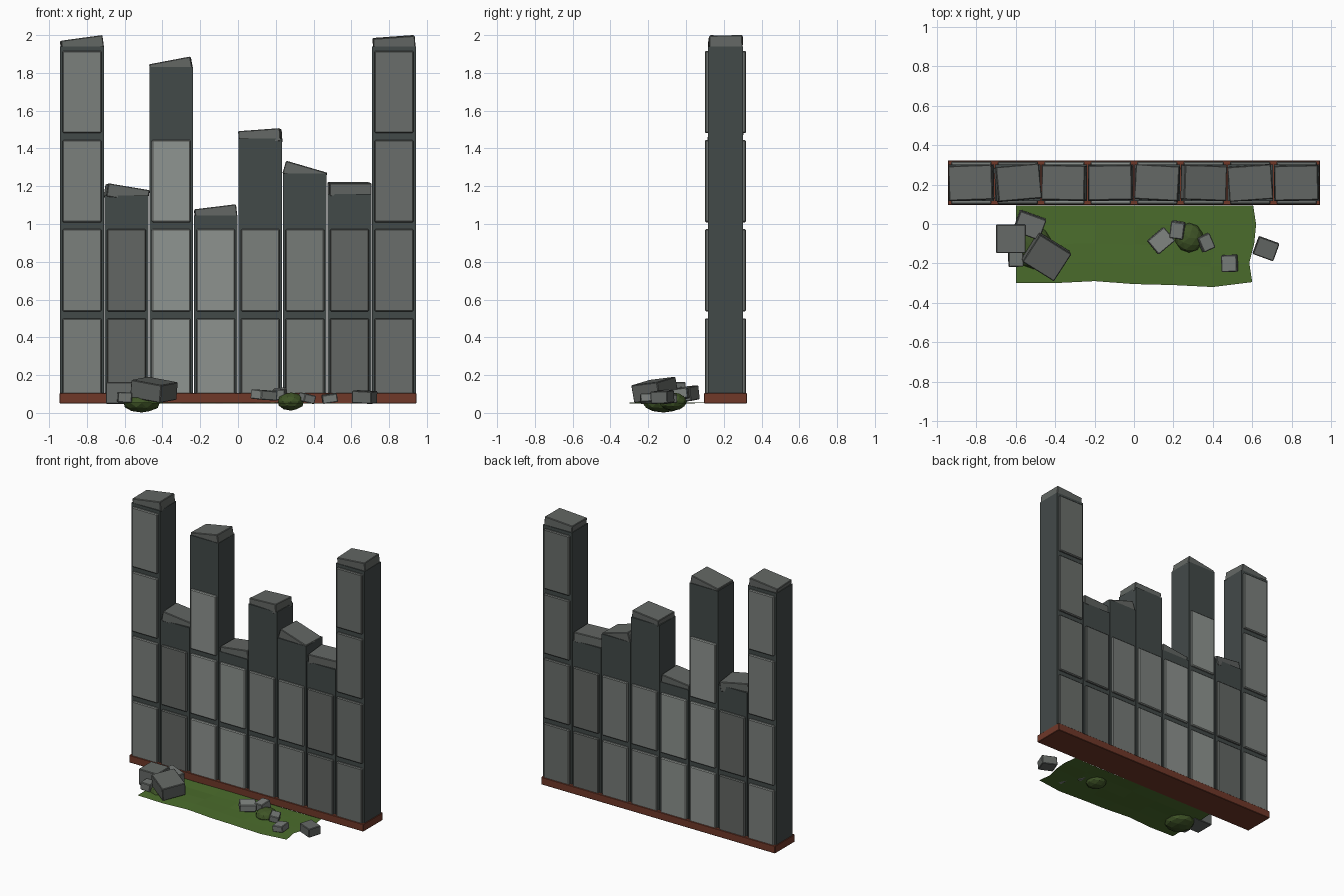
import bpy, bmesh, math, random
from mathutils import Matrix, Vector, Euler

if "Cube" in bpy.data.objects:
    bpy.data.objects.remove(bpy.data.objects["Cube"])

random.seed(4)
mats = {}

def material(col):
    if col not in mats:
        m = bpy.data.materials.new("paint")
        m.diffuse_color = (*col, 1)
        m.use_nodes = True
        m.node_tree.nodes["Principled BSDF"].inputs["Base Color"].default_value = m.diffuse_color
        mats[col] = m
    return mats[col]

def finish(name, bm, col):
    me = bpy.data.meshes.new(name)
    bm.to_mesh(me)
    bm.free()
    ob = bpy.data.objects.new(name, me)
    bpy.context.collection.objects.link(ob)
    me.materials.append(material(col))
    return ob

def box(name, centre, size, col, rot=(0, 0, 0), bevel=0.0):
    bm = bmesh.new()
    bmesh.ops.create_cube(bm, size=1)
    bmesh.ops.scale(bm, vec=size, verts=bm.verts)
    if bevel:
        bmesh.ops.bevel(bm, geom=bm.edges[:], offset=bevel, segments=1,
                        affect='EDGES', profile=0.5)
    r = Euler([math.radians(a) for a in rot]).to_matrix().to_4x4()
    bm.transform(Matrix.Translation(centre) @ r)
    return finish(name, bm, col)

def grey(v):
    return (v * 0.95, v * 1.03, v * 0.97)

WALL_Y = 0.209
PITCH = 0.236
DARK = (0.055, 0.068, 0.066)

# Brick-coloured plinth
box("base", (0, WALL_Y, 0.0775), (1.89, 0.227, 0.055), (0.16, 0.04, 0.022), bevel=0.003)

# Broken columns: body top, cap left z, cap right z, cap twist, panel rows, panel shade
columns = [
    (1.94, 1.97, 2.00, 2, 4, 0.21),
    (1.15, 1.215, 1.178, 5, 2, 0.13),
    (1.83, 1.846, 1.888, -1, 3, 0.29),
    (1.045, 1.077, 1.104, 1, 2, 0.28),
    (1.453, 1.49, 1.506, -3, 2, 0.21),
    (1.268, 1.338, 1.273, -2, 2, 0.19),
    (1.16, 1.22, 1.22, 4, 2, 0.13),
    (1.94, 1.984, 2.00, 1, 4, 0.15),
]
for i, (top, zl, zr, twist, rows, shade) in enumerate(columns):
    x = (i - 3.5) * PITCH
    box(f"column_{i}", (x, WALL_Y, (top + 0.051) / 2), (0.231, 0.186, top - 0.051), DARK)
    # Tilted broken cap
    tilt = -math.degrees(math.atan2(zr - zl, 0.222))
    box(f"cap_{i}", (x, WALL_Y, (zl + zr) / 2 - 0.036), (0.222, 0.176, 0.07),
        grey(0.13), (random.uniform(-2, 2), tilt, twist), 0.004)
    # Raised panels on both faces
    for r in range(rows):
        z0 = 0.065 + 0.472 * r
        for side, s in (("front", -1), ("back", 1)):
            box(f"panel_{side}_{i}_{r}", (x, WALL_Y + s * 0.098, z0 + 0.218),
                (0.206, 0.022, 0.436), grey(shade), bevel=0.006)

# Grass patch with uneven edges
GREEN = (0.07, 0.15, 0.025)
bm = bmesh.new()
nx, ny = 7, 5
front = [-0.3, -0.3, -0.29, -0.305, -0.31, -0.32, -0.295]
right = [0.6, 0.585, 0.61, 0.62, 0.605]
grid = []
for j in range(ny):
    row = []
    for i in range(nx):
        x = -0.6 + (right[j] + 0.6) * i / (nx - 1)
        y = front[i] + (0.095 - front[i]) * j / (ny - 1)
        row.append(bm.verts.new((x, y, 0.052 + random.uniform(-0.004, 0.004))))
    grid.append(row)
for j in range(ny - 1):
    for i in range(nx - 1):
        bm.faces.new((grid[j][i], grid[j][i + 1], grid[j + 1][i + 1], grid[j + 1][i]))
finish("grass_patch", bm, GREEN)

# Low bushes
def bush(name, centre, radii):
    bm = bmesh.new()
    bmesh.ops.create_icosphere(bm, subdivisions=2, radius=1)
    bm.transform(Matrix.Translation(centre) @ Matrix.Diagonal((*radii, 1)))
    finish(name, bm, (0.05, 0.09, 0.02))

bush("bush_left", (-0.51, -0.12, 0.052), (0.1, 0.11, 0.05))
bush("bush_right", (0.28, -0.07, 0.06), (0.072, 0.075, 0.048))

# Fallen rubble: centre, size, rotation, shade
rubble = [
    ((-0.625, -0.075, 0.105), (0.15, 0.145, 0.115), (0, 0, 0), 0.14),
    ((-0.445, -0.165, 0.122), (0.19, 0.165, 0.095), (6, 9, -32), 0.12),
    ((-0.53, -0.005, 0.10), (0.14, 0.11, 0.075), (5, 4, -20), 0.17),
    ((-0.60, -0.18, 0.082), (0.075, 0.075, 0.055), (0, 3, 2), 0.17),
    ((0.137, -0.085, 0.095), (0.11, 0.09, 0.05), (4, 3, 40), 0.24),
    ((0.22, -0.03, 0.10), (0.07, 0.085, 0.055), (8, -4, -8), 0.2),
    ((0.365, -0.095, 0.078), (0.065, 0.08, 0.045), (6, 12, 25), 0.19),
    ((0.485, -0.2, 0.077), (0.08, 0.085, 0.045), (3, -8, 2), 0.2),
    ((0.67, -0.125, 0.084), (0.11, 0.095, 0.065), (2, 3, -20), 0.13),
]
for n, (c, s, rot, v) in enumerate(rubble):
    box(f"rubble_{n}", c, s, grey(v), rot, 0.004)
